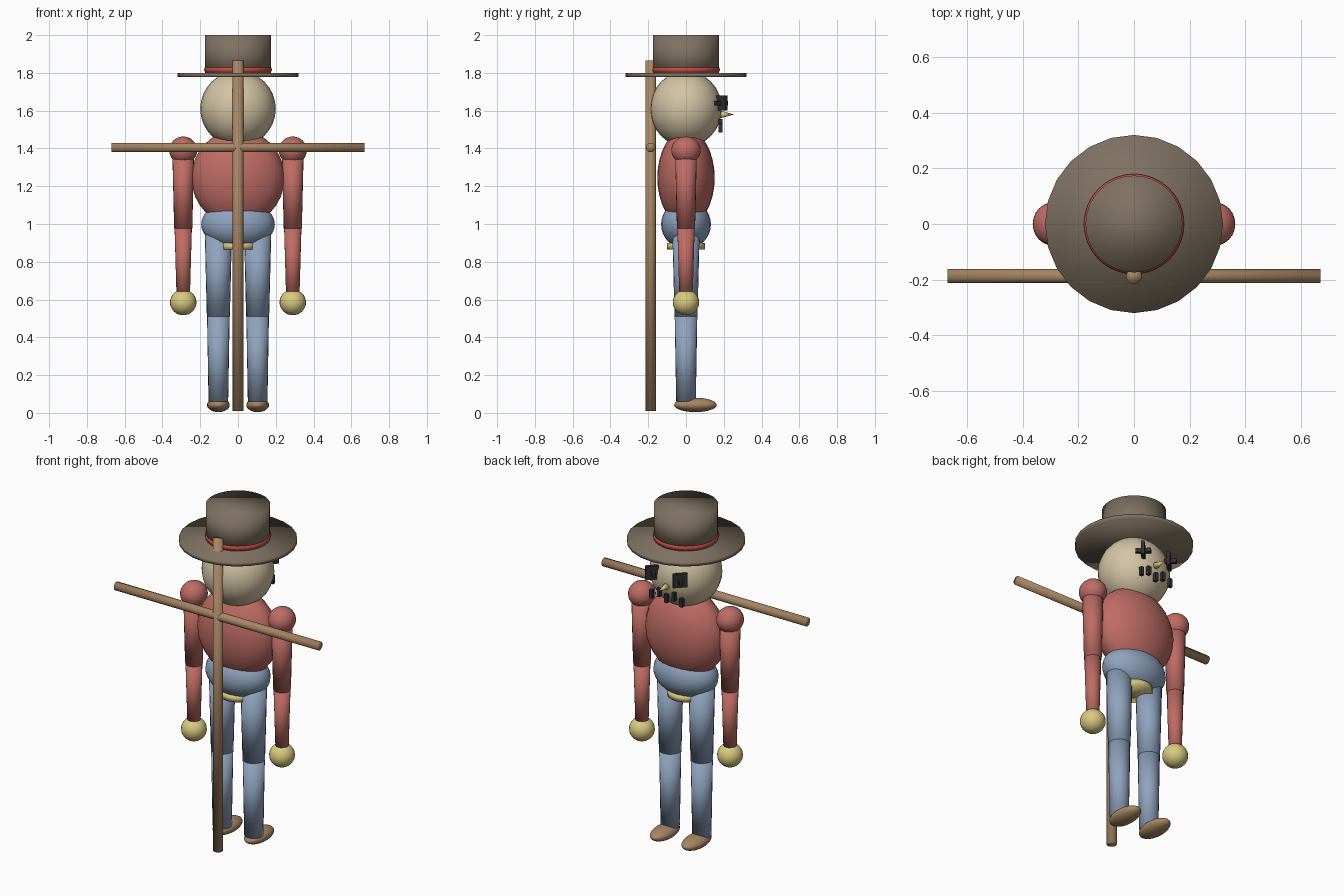
import bpy
from math import radians, pi

cube = bpy.data.objects.get("Cube")
if cube:
    bpy.data.objects.remove(cube, do_unlink=True)


def material(name, *rgb):
    """Flat material from 0-255 display values, stored as linear."""
    lin = [((c / 255 + 0.055) / 1.055) ** 2.4 for c in rgb]
    m = bpy.data.materials.new(name)
    m.use_nodes = True
    m.diffuse_color = (*lin, 1)
    m.node_tree.nodes["Principled BSDF"].inputs["Base Color"].default_value = (*lin, 1)
    return m


FELT = material("brown felt", 126, 113, 98)
BAND = material("red ribbon", 205, 75, 65)
BURLAP = material("burlap", 211, 196, 164)
SHIRT = material("red shirt", 190, 108, 100)
DENIM = material("blue denim", 143, 163, 190)
STRAW = material("straw", 217, 202, 128)
WOOD = material("wood", 168, 134, 100)
THREAD = material("black thread", 48, 48, 50)


def finish(name, mat, smooth=True):
    ob = bpy.context.object
    ob.name = name
    ob.data.materials.append(mat)
    if smooth:
        bpy.ops.object.shade_smooth()
    return ob


def ball(name, mat, loc, scale):
    bpy.ops.mesh.primitive_uv_sphere_add(segments=24, ring_count=16, location=loc)
    bpy.context.object.scale = scale
    return finish(name, mat)


def rod(name, mat, loc, r_low, r_high, length, rot=(0, 0, 0), sides=20):
    bpy.ops.mesh.primitive_cone_add(vertices=sides, radius1=r_low, radius2=r_high,
                                    depth=length, location=loc, rotation=rot)
    return finish(name, mat)


def upright(name, mat, x, y, z0, z1, r_low, r_high, sides=20):
    return rod(name, mat, (x, y, (z0 + z1) / 2), r_low, r_high, z1 - z0, sides=sides)


def box(name, mat, loc, size, turn=0):
    bpy.ops.mesh.primitive_cube_add(size=1, location=loc, rotation=(0, 0, turn))
    bpy.context.object.scale = size
    return finish(name, mat, smooth=False)


# Wooden cross
POLE_Y = -0.187
upright("pole", WOOD, 0, POLE_Y, 0.01, 1.865, 0.028, 0.028, 16)
rod("crossbar", WOOD, (0, POLE_Y, 1.405), 0.025, 0.025, 1.34, (0, pi / 2, 0), 16)

# Head and hat
ball("head", BURLAP, (0, 0, 1.61), (0.2, 0.19, 0.2))
upright("hat_brim", FELT, 0, 0, 1.777, 1.8, 0.32, 0.32, 24)
upright("hat_crown", FELT, 0, 0, 1.785, 2.0, 0.174, 0.174, 32)
bpy.ops.mesh.primitive_torus_add(major_radius=0.162, minor_radius=0.018,
                                 major_segments=32, minor_segments=10,
                                 location=(0, 0, 1.817))
finish("hat_band", BAND)

# Face: crossed eyes, cone nose, zigzag stitches
for side, x in (("left", 0.09), ("right", -0.09)):
    eye = (x, 0.185, 1.64)
    box(side + "_eye_plate", THREAD, eye, (0.08, 0.02, 0.08), radians(45))
    box(side + "_eye_bar", THREAD, eye, (0.02, 0.085, 0.024), radians(45))
rod("nose", STRAW, (0, 0.215, 1.58), 0.022, 0, 0.08, (-pi / 2, 0, 0), 12)
for i in range(5):
    z = 1.532 if i % 2 else 1.51
    box(f"mouth_stitch_{i + 1}", THREAD, (0.05 * (i - 2), 0.183, z), (0.02, 0.02, 0.05))

# Body
ball("torso", SHIRT, (0, 0, 1.245), (0.247, 0.152, 0.255))
ball("hips", DENIM, (0, 0, 0.998), (0.195, 0.132, 0.13))
upright("straw_waist", STRAW, 0, 0, 0.865, 0.9, 0.1, 0.1)

# Arms and legs
for side, s in (("left", 1), ("right", -1)):
    ax, lx = 0.29 * s, 0.104 * s
    ball(side + "_shoulder", SHIRT, (ax, 0, 1.39), (0.074, 0.078, 0.073))
    upright(side + "_upper_arm", SHIRT, ax, 0, 0.975, 1.39, 0.048, 0.058)
    upright(side + "_forearm", SHIRT, ax, 0, 0.6, 0.985, 0.035, 0.046)
    ball(side + "_hand", STRAW, (ax, 0, 0.585), (0.07, 0.07, 0.068))
    upright(side + "_thigh", DENIM, lx, 0, 0.51, 0.95, 0.061, 0.072)
    upright(side + "_shin", DENIM, lx, 0, 0.06, 0.52, 0.052, 0.06)
    ball(side + "_shoe", WOOD, (lx, 0.05, 0.042), (0.06, 0.113, 0.038))
